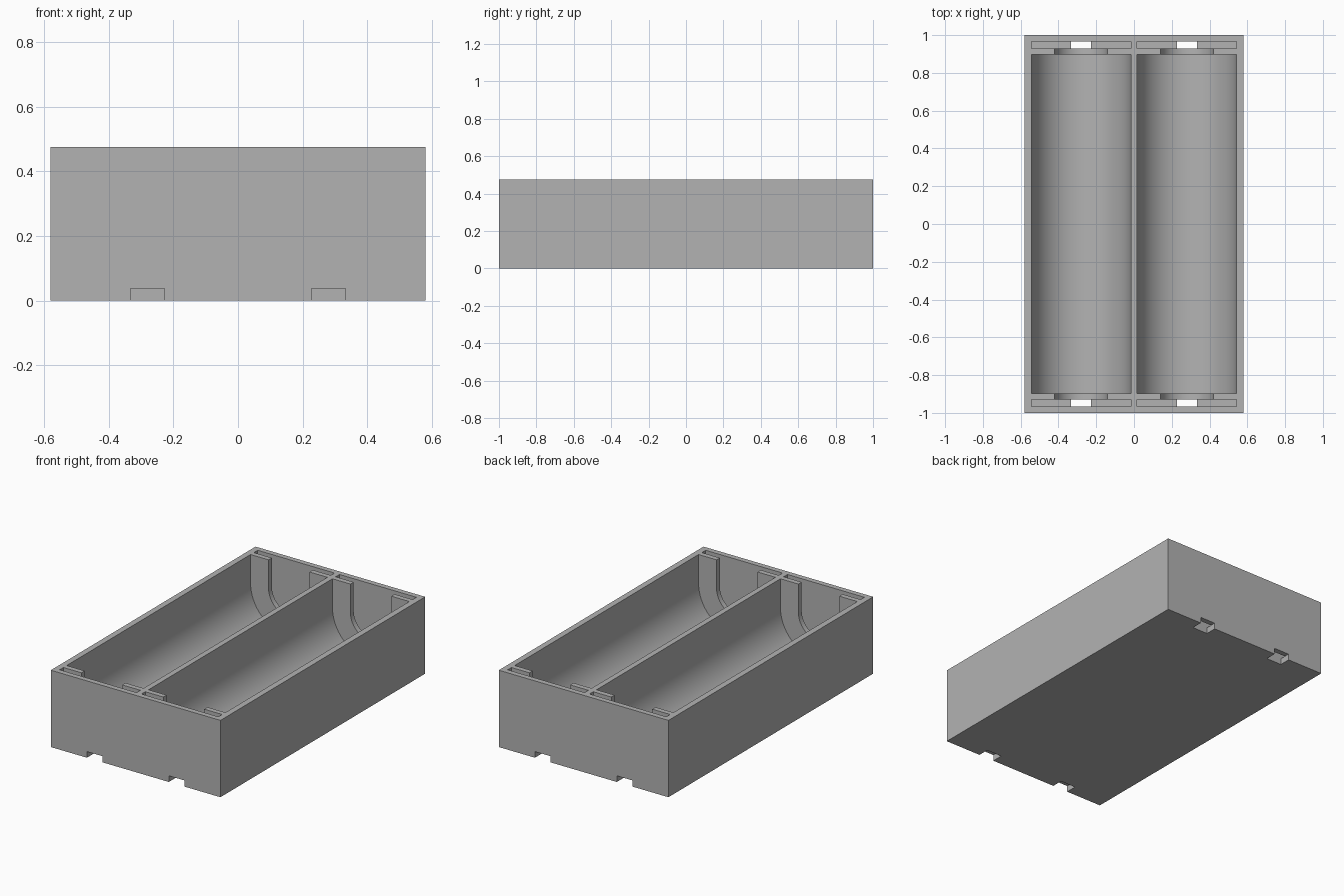
import bpy, bmesh, math

# Main dimensions
HALF_W, HALF_L, HEIGHT = 0.58, 1.0, 0.475
BAY_X, BAY_R, BAY_Z = 0.28, 0.263, 0.30   # centre and radius of each round bay
BAY_END = 0.898                           # half length of the bay
SLOT_IN, SLOT_OUT = 0.93, 0.967           # contact plate slot
WINDOW_R = 0.14
NOTCH_HALF, NOTCH_TOP = 0.053, 0.038
OVER = 0.1                                # cutter overshoot

if "Cube" in bpy.data.objects:
    bpy.data.objects.remove(bpy.data.objects["Cube"], do_unlink=True)

grey = bpy.data.materials.new("plain grey")
grey.use_nodes = True
colour = (0.45, 0.45, 0.45, 1)
grey.diffuse_color = colour
grey.node_tree.nodes["Principled BSDF"].inputs["Base Color"].default_value = colour


def prism(name, profile, y0, y1):
    """Extrude an (x, z) profile along y."""
    bm = bmesh.new()
    face = bm.faces.new([bm.verts.new((x, y0, z)) for x, z in profile])
    moved = bmesh.ops.extrude_face_region(bm, geom=[face])["geom"]
    bmesh.ops.translate(bm, vec=(0, y1 - y0, 0),
                        verts=[v for v in moved if isinstance(v, bmesh.types.BMVert)])
    bmesh.ops.recalc_face_normals(bm, faces=bm.faces)
    mesh = bpy.data.meshes.new(name)
    bm.to_mesh(mesh)
    bm.free()
    mesh.materials.append(grey)
    obj = bpy.data.objects.new(name, mesh)
    bpy.context.collection.objects.link(obj)
    return obj


def rect(x0, x1, z0, z1):
    return [(x0, z0), (x1, z0), (x1, z1), (x0, z1)]


def trough(cx, radius, steps):
    """Half-round bottom with straight sides, open at the top."""
    arc = [(cx - radius * math.cos(math.pi * i / steps),
            BAY_Z - radius * math.sin(math.pi * i / steps)) for i in range(steps + 1)]
    return arc + [(cx + radius, HEIGHT + OVER), (cx - radius, HEIGHT + OVER)]


def slot(cx):
    """Wide plate slot with a narrow leg down through the floor."""
    n, r, top = NOTCH_HALF, BAY_R, HEIGHT + OVER
    return [(cx - n, -OVER), (cx + n, -OVER), (cx + n, NOTCH_TOP), (cx + r, NOTCH_TOP),
            (cx + r, top), (cx - r, top), (cx - r, NOTCH_TOP), (cx - n, NOTCH_TOP)]


# Solid case
case = prism("battery_case", rect(-HALF_W, HALF_W, 0, HEIGHT), -HALF_L, HALF_L)

# Cutters for the bays, contact windows, plate slots and wire notches
cutters = []
for cx in (-BAY_X, BAY_X):
    cutters.append(prism("bay_cutter", trough(cx, BAY_R, 48), -BAY_END, BAY_END))
    for s in (-1, 1):
        cutters.append(prism("window_cutter", trough(cx, WINDOW_R, 32),
                             s * (BAY_END - 0.05), s * (SLOT_IN + 0.015)))
        cutters.append(prism("slot_cutter", slot(cx), s * SLOT_IN, s * SLOT_OUT))
        cutters.append(prism("notch_cutter",
                             rect(cx - NOTCH_HALF, cx + NOTCH_HALF, -OVER, NOTCH_TOP),
                             s * (SLOT_IN + 0.015), s * (HALF_L + OVER)))

# Carve the case
bpy.ops.object.select_all(action="DESELECT")
case.select_set(True)
bpy.context.view_layer.objects.active = case
for cutter in cutters:
    cutter.hide_render = True
    mod = case.modifiers.new("carve", "BOOLEAN")
    mod.operation, mod.solver, mod.object = "DIFFERENCE", "EXACT", cutter
    bpy.ops.object.modifier_apply(modifier=mod.name)
    bpy.data.objects.remove(cutter, do_unlink=True)

# Smooth round bays with crisp edges
bpy.ops.object.shade_smooth_by_angle(angle=math.radians(20))
